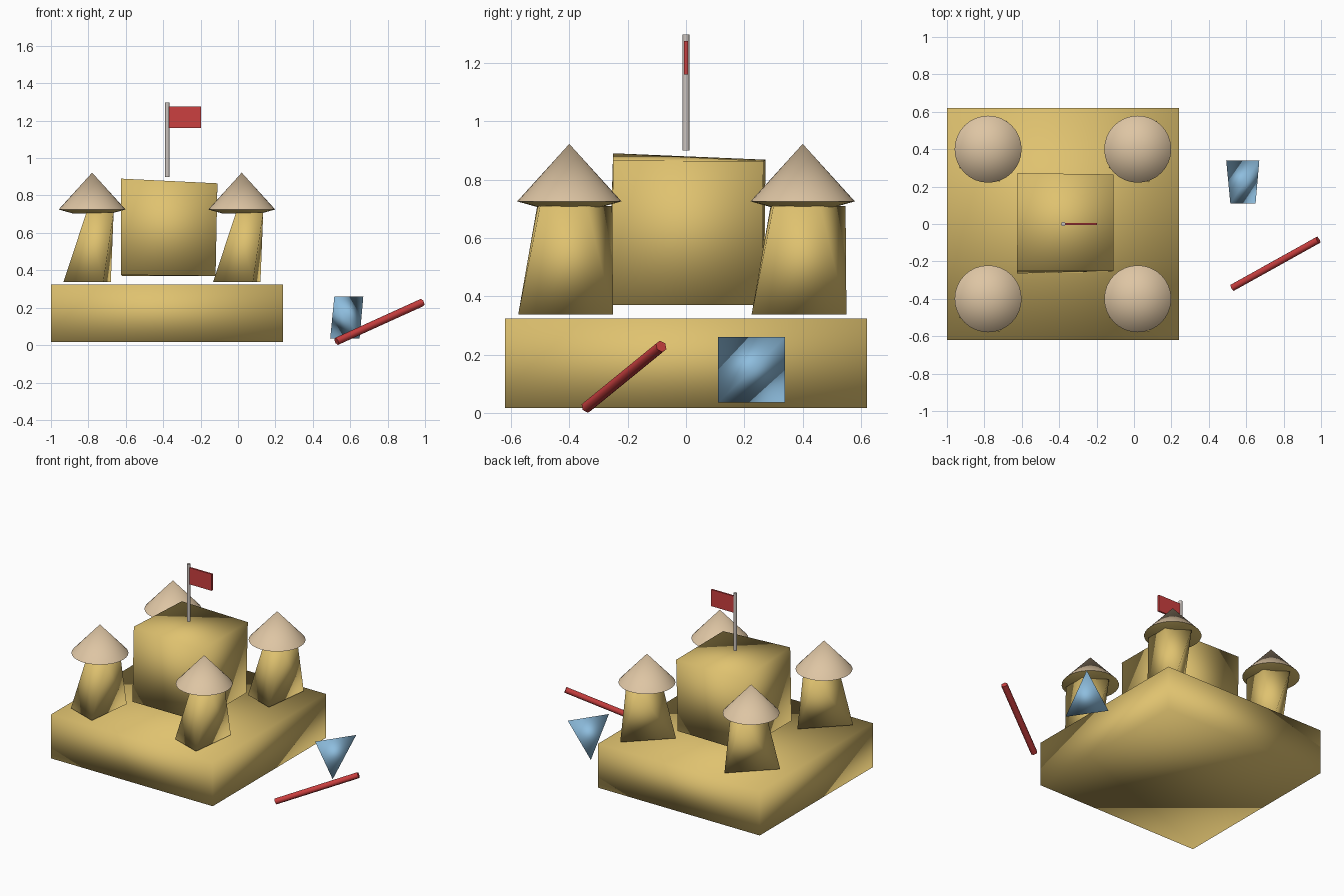
import bpy, bmesh, math
from mathutils import Vector

if "Cube" in bpy.data.objects:
    bpy.data.objects.remove(bpy.data.objects["Cube"])


def material(name, rgb):
    m = bpy.data.materials.new(name)
    m.diffuse_color = (*rgb, 1)
    m.use_nodes = True
    m.node_tree.nodes["Principled BSDF"].inputs["Base Color"].default_value = m.diffuse_color
    return m


SAND = material("golden sand", (0.74, 0.54, 0.16))
TAN = material("pale tan", (0.73, 0.56, 0.37))
RED = material("red", (0.60, 0.05, 0.05))
BLUE = material("blue", (0.27, 0.51, 0.73))
GREY = material("light grey", (0.60, 0.55, 0.52))


def finish(name, bm, mat, smooth=True):
    bmesh.ops.recalc_face_normals(bm, faces=bm.faces)
    for f in bm.faces:
        f.smooth = smooth
    me = bpy.data.meshes.new(name)
    bm.to_mesh(me)
    bm.free()
    me.materials.append(mat)
    ob = bpy.data.objects.new(name, me)
    bpy.context.collection.objects.link(ob)
    return ob


def hull(name, points, mat, smooth=True):
    """Closed convex block around a few points."""
    bm = bmesh.new()
    for p in points:
        bm.verts.new(p)
    bmesh.ops.convex_hull(bm, input=bm.verts)
    return finish(name, bm, mat, smooth)


def box(name, x0, x1, y0, y1, z0, z1, mat, smooth=True):
    return hull(name, [(x, y, z) for x in (x0, x1) for y in (y0, y1) for z in (z0, z1)], mat, smooth)


def frustum(name, a, b, r1, r2, sides, mat):
    """Cone, truncated cone or rod running from a to b, with sharp rims."""
    a, b = Vector(a), Vector(b)
    bm = bmesh.new()
    bmesh.ops.create_cone(bm, cap_ends=True, segments=sides, radius1=r1, radius2=r2, depth=(b - a).length)
    rot = Vector((0, 0, 1)).rotation_difference(b - a).to_matrix().to_4x4()
    bmesh.ops.transform(bm, matrix=rot, verts=bm.verts)
    bmesh.ops.translate(bm, vec=(a + b) / 2, verts=bm.verts)
    ob = finish(name, bm, mat)
    ob.data.set_sharp_from_angle(angle=math.radians(65))
    return ob


# Base slab and slightly uneven keep
box("base", -1.0, 0.24, -0.62, 0.62, 0.017, 0.323, SAND)
hull("keep", [(-0.625, -0.265, 0.375), (-0.12, -0.255, 0.37),
              (-0.12, 0.262, 0.37), (-0.62, 0.27, 0.37),
              (-0.625, -0.25, 0.89), (-0.11, -0.25, 0.865),
              (-0.11, 0.265, 0.863), (-0.622, 0.272, 0.868)], SAND)

# Four leaning, roughly faceted towers with round roofs
foot = [(-0.153, -0.10), (0.06, -0.175), (0.10, 0.15)]
head = [(-0.03, -0.11), (0.115, -0.10), (0.115, 0.06), (-0.03, 0.147)]
for side, cx in (("left", -0.78), ("right", 0.02)):
    for end, cy in (("front", -0.4), ("back", 0.4)):
        tag = end + "_" + side
        hull("tower_" + tag,
             [(cx + x, cy + y, 0.338) for x, y in foot] +
             [(cx + x, cy + y, 0.71) for x, y in head], SAND)
        frustum("eave_" + tag, (cx, cy, 0.703), (cx, cy, 0.725), 0.10, 0.179, 32, SAND)
        frustum("roof_" + tag, (cx, cy, 0.725), (cx, cy, 0.922), 0.179, 0.0, 32, TAN)

# Flag on a pole
frustum("flag_pole", (-0.378, 0, 0.90), (-0.378, 0, 1.297), 0.012, 0.012, 12, GREY)
box("flag", -0.37, -0.198, -0.006, 0.006, 1.16, 1.275, RED, smooth=False)

# Beach toys: four-cornered bucket and shovel rod
hull("bucket", [(0.515, 0.11, 0.26), (0.67, 0.34, 0.26),
                (0.65, 0.11, 0.035), (0.493, 0.34, 0.035)], BLUE)
frustum("shovel_handle", (0.527, -0.34, 0.02), (0.985, -0.085, 0.228), 0.021, 0.021, 6, RED)
